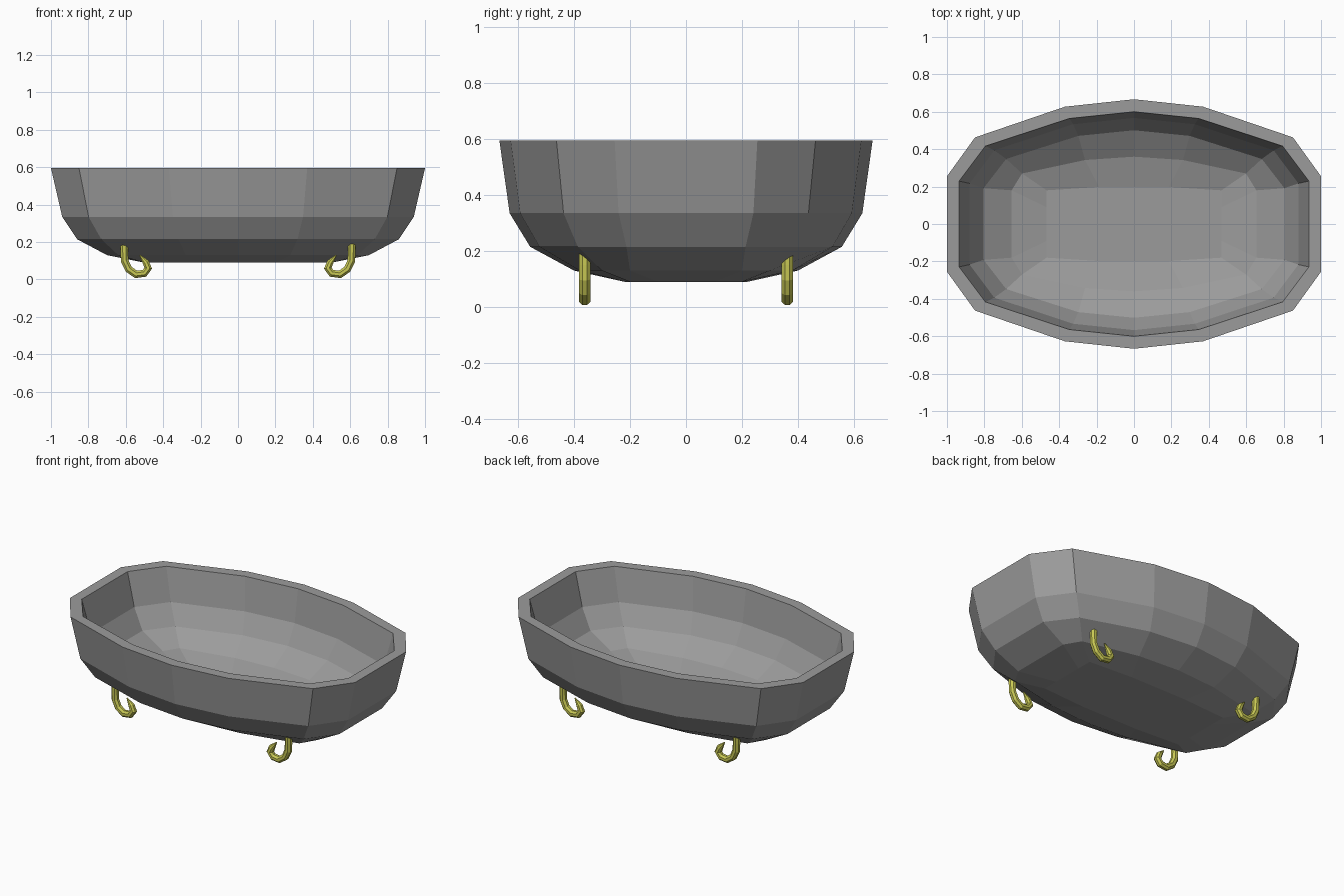
import bpy, bmesh, math
from mathutils import Vector

if "Cube" in bpy.data.objects:
    bpy.data.objects.remove(bpy.data.objects["Cube"])


def material(name, rgb):
    m = bpy.data.materials.new(name)
    m.diffuse_color = (*rgb, 1)
    m.use_nodes = True
    m.node_tree.nodes["Principled BSDF"].inputs["Base Color"].default_value = m.diffuse_color
    return m


GREY = material("stone grey", (0.33, 0.33, 0.33))
BRASS = material("yellow brass", (0.58, 0.58, 0.09))


def loft(name, rings, mat):
    """Skin a stack of equal-length rings and cap both ends."""
    bm = bmesh.new()
    vs = [[bm.verts.new(p) for p in r] for r in rings]
    n = len(vs[0])
    for a, b in zip(vs, vs[1:]):
        for i in range(n):
            bm.faces.new((a[i], a[(i + 1) % n], b[(i + 1) % n], b[i]))
    bm.faces.new(vs[0])
    bm.faces.new(vs[-1])
    bmesh.ops.recalc_face_normals(bm, faces=bm.faces)
    me = bpy.data.meshes.new(name)
    bm.to_mesh(me)
    bm.free()
    me.materials.append(mat)
    ob = bpy.data.objects.new(name, me)
    bpy.context.collection.objects.link(ob)
    return ob


def full_ring(quarter, z, sx=1, sy=1):
    """Mirror a quarter outline (end to middle) into a closed ring."""
    q = [(x * sx, y * sy) for x, y in quarter]
    half = q + [(-x, y) for x, y in q[-2::-1]]
    return [(x, y, z) for x, y in half] + [(x, -y, z) for x, y in half[::-1]]


# Basin: outer shell from the bottom up, over the rim, down the inside
outline = [(1, .255), (.85, .463), (.37, .627), (0, .667)]
levels = [
    (.09, [(.5, .1), (.5, .2), (.2, .22), (0, .22)]),
    (.13, [(.7, .2), (.64, .3), (.28, .38), (0, .4)]),
    (.215, [(x * .86, y * .835) for x, y in outline]),
    (.335, [(x * .94, y * .945) for x, y in outline]),
    (.595, outline),
]
outer = [full_ring(q, z) for z, q in levels]
inner = [full_ring(q, z if z > .5 else z + .055, .935, .9) for z, q in levels[::-1]]
loft("basin", outer + inner, GREY)

# Hooked feet: tube swept along a curl, tapering at the tip
path = [(.608, .215), (.608, .15), (.606, .10), (.585, .055), (.545, .027),
        (.50, .033), (.48, .06), (.493, .092), (.525, .13)]
radii = [.022] * 7 + [.019, .003]
SIDES = 8
for sx, side in ((-1, "left"), (1, "right")):
    for sy, end in ((-1, "front"), (1, "back")):
        rings = []
        for i, (x, z) in enumerate(path):
            a, b = path[max(i - 1, 0)], path[min(i + 1, len(path) - 1)]
            t = Vector((b[0] - a[0], 0, b[1] - a[1])).normalized()
            across = Vector((-t.z, 0, t.x))
            ring = []
            for k in range(SIDES):
                ang = math.tau * (k + .5) / SIDES
                p = Vector((x, .362, z)) + radii[i] * (
                    across * math.cos(ang) + Vector((0, 1, 0)) * math.sin(ang))
                ring.append((p.x * sx, p.y * sy, max(p.z, 0.0)))
            rings.append(ring)
        loft(f"{end}_{side}_foot", rings, BRASS)
